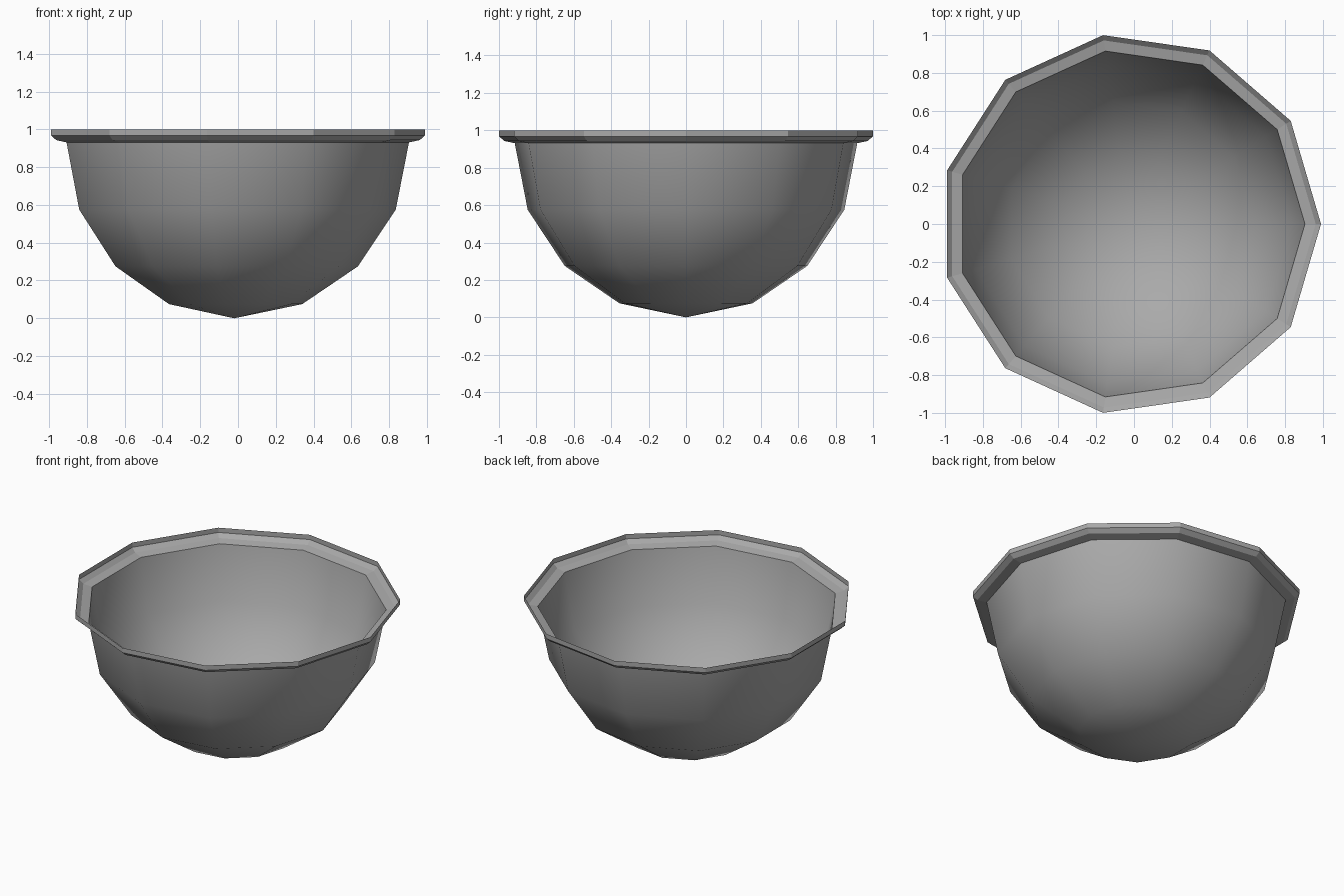
import bpy, bmesh
from math import cos, sin, tau

cube = bpy.data.objects.get("Cube")
if cube:
    bpy.data.objects.remove(cube, do_unlink=True)

SIDES = 11
CENTRE_X = -0.02

# Plain grey material
grey = bpy.data.materials.new("grey")
grey.use_nodes = True
colour = (0.4, 0.4, 0.4, 1)
grey.diffuse_color = colour
grey.node_tree.nodes["Principled BSDF"].inputs["Base Color"].default_value = colour


def lathe(name, profile, smooth):
    """Turn a (radius, height) profile into a thin eleven-sided shell."""
    bm = bmesh.new()
    rings = []
    for r, z in profile:
        if r == 0:
            rings.append([bm.verts.new((CENTRE_X, 0, z))] * SIDES)
        else:
            rings.append([bm.verts.new((CENTRE_X + r * cos(tau * i / SIDES),
                                        r * sin(tau * i / SIDES), z))
                          for i in range(SIDES)])
    for low, high in zip(rings, rings[1:]):
        for i in range(SIDES):
            j = (i + 1) % SIDES
            corners = dict.fromkeys((low[i], low[j], high[j], high[i]))
            bm.faces.new(list(corners)).smooth = smooth
    mesh = bpy.data.meshes.new(name)
    bm.to_mesh(mesh)
    bm.free()
    mesh.materials.append(grey)
    obj = bpy.data.objects.new(name, mesh)
    bpy.context.collection.objects.link(obj)
    return obj


# Smooth rounded bowl, closed to a point underneath
lathe("bowl", [(0, 0), (0.36, 0.075), (0.655, 0.275), (0.855, 0.575),
               (0.925, 0.931)], True)

# Faceted rim: shallow ledge, bevel and upright lip
lathe("rim", [(0.925, 0.931), (0.982, 0.943), (1.01, 0.968), (1.01, 1.0)], False)
